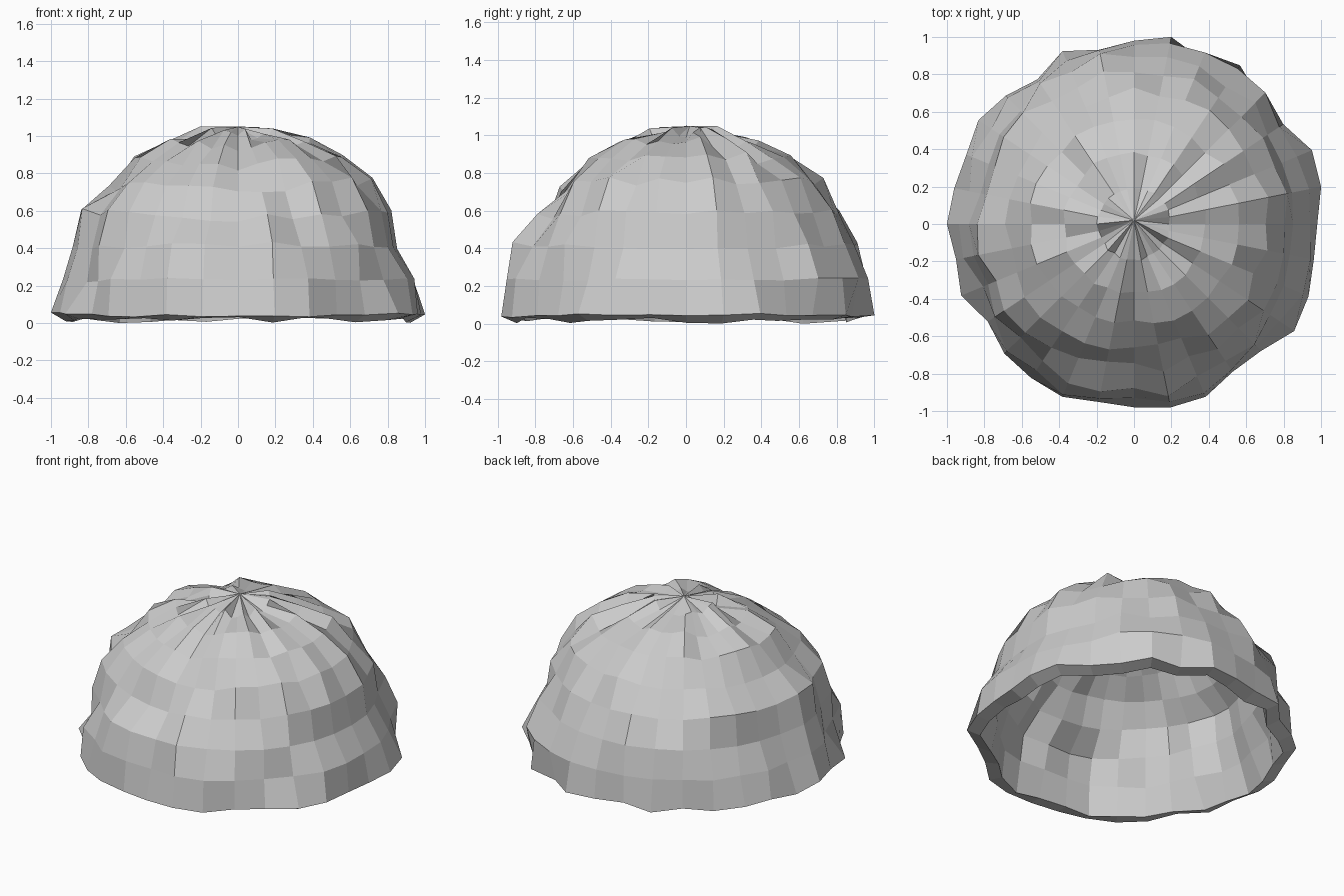
import bpy, bmesh, math, random

if "Cube" in bpy.data.objects:
    bpy.data.objects.remove(bpy.data.objects["Cube"])

random.seed(11)
SEGS, RINGS = 32, 8
R, Z0, THICK = 0.97, 0.045, 0.085

# rim radius at each segment, counter-clockwise from +x
rim = [.98, 1.02, 1.03, .96, .95, 1.02, .95, 1.02, .98, .95, 1.0, .93, .97, 1.0, .97, .98,
       1.0, .97, 1.0, .94, .98, .99, 1.0, .97, .98, 1.0, 1.0, .95, .96, 1.03, 1.01, .98]

# bulge of rings 1-7 towards +x, +y, -x, -y
bulge = [(-.01, .02, -.05, .01), (-.02, .02, -.05, .01), (.03, .0, .02, -.04),
         (.05, .03, .0, -.01), (.04, .02, .02, -.01), (.03, .02, .02, .0),
         (.02, .02, .02, .02)]


def side_offset(k, a):
    c, s = math.cos(a), math.sin(a)
    b = bulge[k - 1]
    return c * c * (b[0] if c > 0 else b[2]) + s * s * (b[1] if s > 0 else b[3])


bm = bmesh.new()
rows = []
for k in range(RINGS):
    lat = math.pi / 2 * k / RINGS
    row = []
    for i in range(SEGS):
        a = 2 * math.pi * i / SEGS
        # radial roughness, following the rim near the bottom
        z0 = Z0
        if k == 0:
            r, z0 = rim[i], Z0 + random.uniform(-.012, .012)
        else:
            r = R + random.uniform(-.038, .038) + side_offset(k, a)
        row.append(bm.verts.new((r * math.cos(lat) * math.cos(a),
                                 r * math.cos(lat) * math.sin(a),
                                 z0 + r * math.sin(lat))))
    rows.append(row)
top = bm.verts.new((0, 0.02, 1.05))

# dome skin
for k in range(RINGS - 1):
    for i in range(SEGS):
        j = (i + 1) % SEGS
        bm.faces.new((rows[k][i], rows[k][j], rows[k + 1][j], rows[k + 1][i]))
for i in range(SEGS):
    bm.faces.new((rows[-1][i], rows[-1][(i + 1) % SEGS], top))
bm.normal_update()

# inner skin and rim, joined to make a hollow shell
outer = list(bm.verts)
outer_faces = list(bm.faces)
inner = {v: bm.verts.new(v.co - v.normal * THICK) for v in outer}
for v in rows[0]:
    inner[v].co.z = random.uniform(0.0, 0.035)
for f in outer_faces:
    bm.faces.new([inner[v] for v in reversed(f.verts)])
for i in range(SEGS):
    a, b = rows[0][i], rows[0][(i + 1) % SEGS]
    bm.faces.new((b, a, inner[a], inner[b]))

# stand on the ground
low = min(v.co.z for v in bm.verts)
for v in bm.verts:
    v.co.z -= low

me = bpy.data.meshes.new("rough_dome_shell")
bm.to_mesh(me)
bm.free()
bpy.context.collection.objects.link(bpy.data.objects.new("rough_dome_shell", me))
